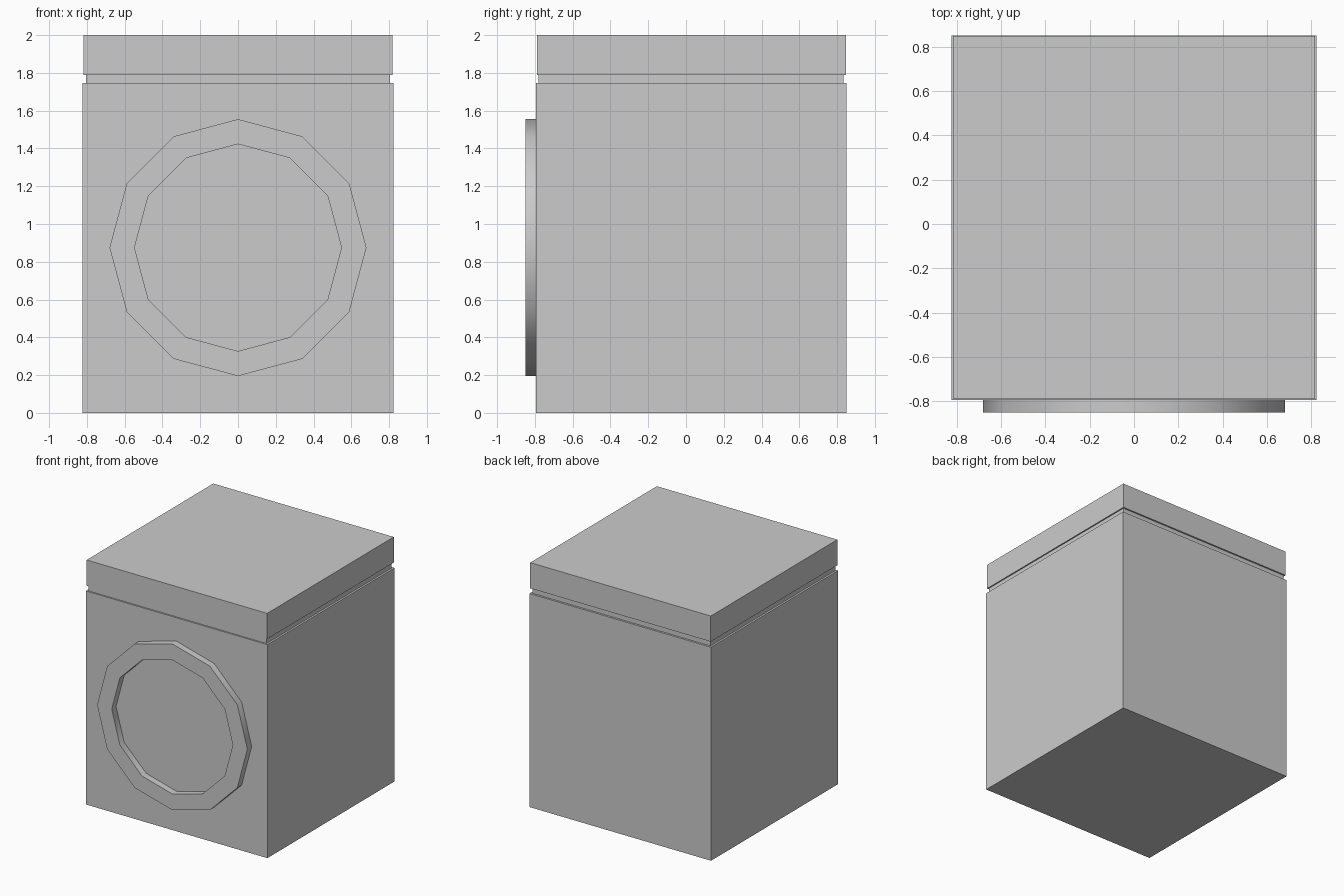
import bpy, bmesh, math

if "Cube" in bpy.data.objects:
    bpy.data.objects.remove(bpy.data.objects["Cube"])


def box(name, x, y0, y1, z0, z1):
    bm = bmesh.new()
    bmesh.ops.create_cube(bm, size=1)
    for v in bm.verts:
        v.co = (v.co.x * 2 * x,
                (y0 + y1) / 2 + v.co.y * (y1 - y0),
                (z0 + z1) / 2 + v.co.z * (z1 - z0))
    return finish(bm, name)


def finish(bm, name):
    bmesh.ops.recalc_face_normals(bm, faces=bm.faces)
    mesh = bpy.data.meshes.new(name)
    bm.to_mesh(mesh)
    bm.free()
    obj = bpy.data.objects.new(name, mesh)
    bpy.context.collection.objects.link(obj)
    return obj


# Cabinet, recessed seam and control panel block
box("cabinet_body", 0.822, -0.794, 0.85, 0.0, 1.747)
box("recessed_seam", 0.806, -0.782, 0.834, 1.747, 1.79)
box("control_panel", 0.817, -0.79, 0.847, 1.79, 2.0)

# Twelve-sided door ring on the front: square section swept around the centre
sides, centre_z = 12, 0.875
section = [(0.68, -0.793), (0.68, -0.85), (0.548, -0.85), (0.548, -0.793)]
bm = bmesh.new()
loops = []
for i in range(sides):
    a = 2 * math.pi * i / sides
    loops.append([bm.verts.new((r * math.sin(a), y, centre_z + r * math.cos(a)))
                  for r, y in section])
for i in range(sides):
    a, b = loops[i], loops[(i + 1) % sides]
    for j in range(4):
        k = (j + 1) % 4
        bm.faces.new((a[j], a[k], b[k], b[j]))
ring = finish(bm, "door_ring")

# Smooth the ring walls, keeping its rims sharp
bpy.context.view_layer.objects.active = ring
ring.select_set(True)
bpy.ops.object.shade_smooth_by_angle(angle=math.radians(40))
